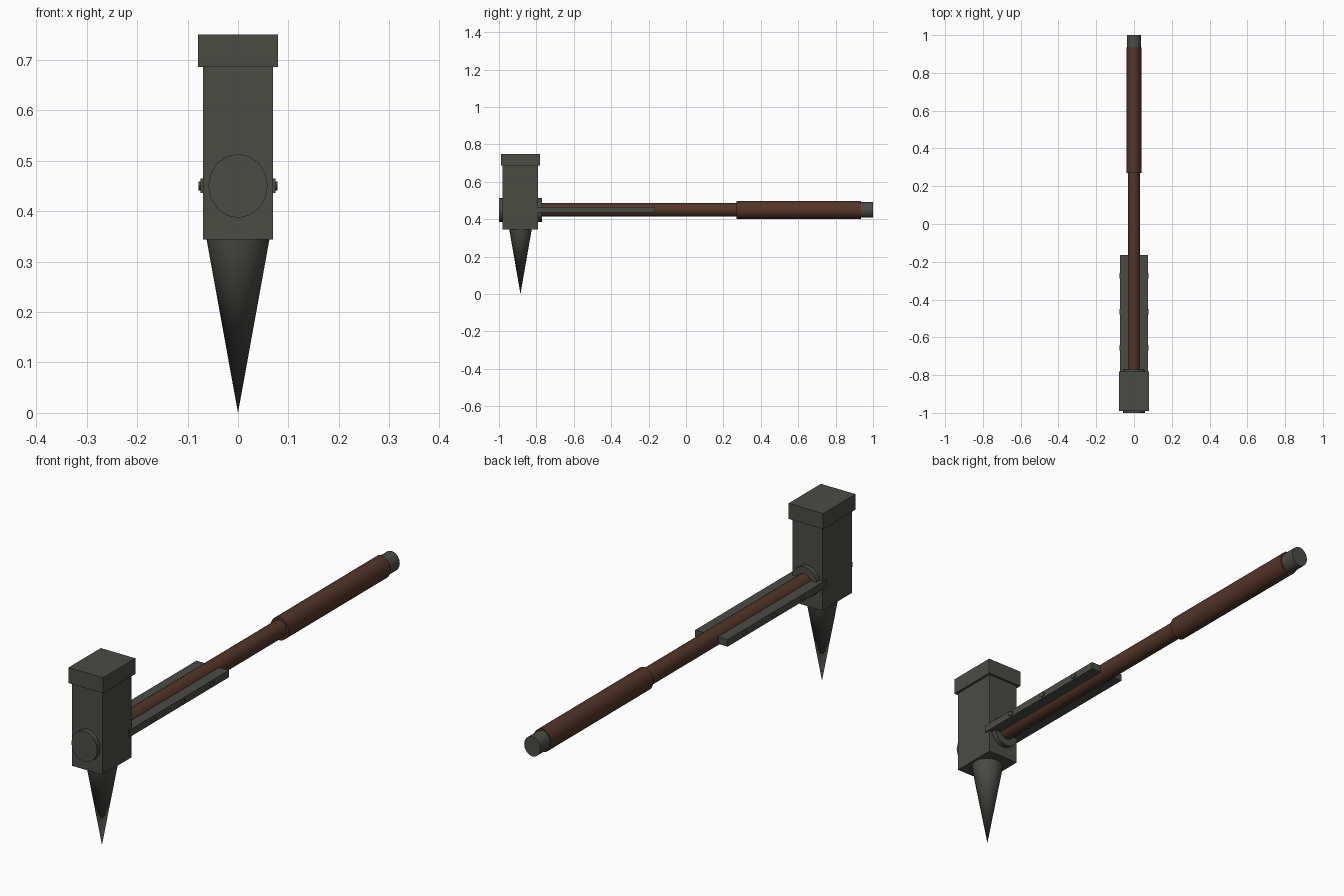
import bpy, bmesh
from math import radians, pi
from mathutils import Matrix, Vector

cube = bpy.data.objects.get("Cube")
if cube:
    bpy.data.objects.remove(cube, do_unlink=True)


def material(name, rgb):
    m = bpy.data.materials.new(name)
    m.use_nodes = True
    m.diffuse_color = (*rgb, 1)
    m.node_tree.nodes["Principled BSDF"].inputs["Base Color"].default_value = (*rgb, 1)
    return m


steel = material("dark steel", (0.07, 0.07, 0.06))
wood = material("brown wood", (0.085, 0.035, 0.021))
HEAD_Y, AXIS_Z = -0.885, 0.45
made = []


def finish(name, bm, mat):
    mesh = bpy.data.meshes.new(name)
    bm.to_mesh(mesh)
    bm.free()
    mesh.materials.append(mat)
    ob = bpy.data.objects.new(name, mesh)
    bpy.context.collection.objects.link(ob)
    made.append(ob)
    return ob


def box(name, low, high, mat):
    low, high = Vector(low), Vector(high)
    bm = bmesh.new()
    bmesh.ops.create_cube(bm, size=1, matrix=Matrix.Translation((low + high) / 2)
                          @ Matrix.Diagonal((*(high - low), 1)))
    return finish(name, bm, mat)


def cone(name, center, turn, scale, depth, r1, r2, mat, sides=16):
    bm = bmesh.new()
    matrix = Matrix.Translation(center) @ Matrix.Diagonal((*scale, 1)) @ turn
    bmesh.ops.create_cone(bm, cap_ends=True, segments=sides, radius1=r1,
                          radius2=r2, depth=depth, matrix=matrix)
    return finish(name, bm, mat)


def rod(name, y0, y1, rx, rz, mat):
    # Oval bar running along the handle axis
    return cone(name, (0, (y0 + y1) / 2, AXIS_Z), Matrix.Rotation(-pi / 2, 4, "X"),
                (rx / rz, 1, 1), y1 - y0, rz, rz, mat)


# Hammer head, striking face and spike
box("head_block", (-0.069, HEAD_Y - 0.095, 0.344), (0.069, HEAD_Y + 0.095, 0.69), steel)
box("striking_face", (-0.079, HEAD_Y - 0.105, 0.686), (0.079, HEAD_Y + 0.105, 0.75), steel)
cone("spike", (0, HEAD_Y, 0.174), Matrix.Identity(4), (1, 0.96, 1), 0.348, 0, 0.063, steel)

# Collars where the handle passes through the head
rod("front_collar", -1.0, -0.96, 0.059, 0.0635, steel)
rod("back_collar", -0.81, -0.77, 0.059, 0.0635, steel)

# Handle
rod("shaft", -0.8, 0.3, 0.033, 0.036, wood)
rod("grip", 0.27, 0.935, 0.041, 0.048, wood)
rod("pommel", 0.92, 1.0, 0.037, 0.041, steel)

# Side straps with rivets
for side, label in ((1, "left"), (-1, "right")):
    x0, x1 = sorted((side * 0.03, side * 0.074))
    box(label + "_strap", (x0, -0.81, AXIS_Z - 0.0145), (x1, -0.165, AXIS_Z + 0.0145), steel)
    for i in range(3):
        cone(f"{label}_rivet_{i + 1}", (side * 0.074, -0.655 + 0.19 * i, AXIS_Z),
             Matrix.Rotation(pi / 2, 4, "Y"), (1, 1.3, 0.8), 0.008, 0.011, 0.011, steel, 12)

# Smooth round sides, keep edges crisp
bpy.ops.object.select_all(action="DESELECT")
for ob in made:
    ob.select_set(True)
bpy.context.view_layer.objects.active = made[0]
bpy.ops.object.shade_smooth_by_angle(angle=radians(35))
